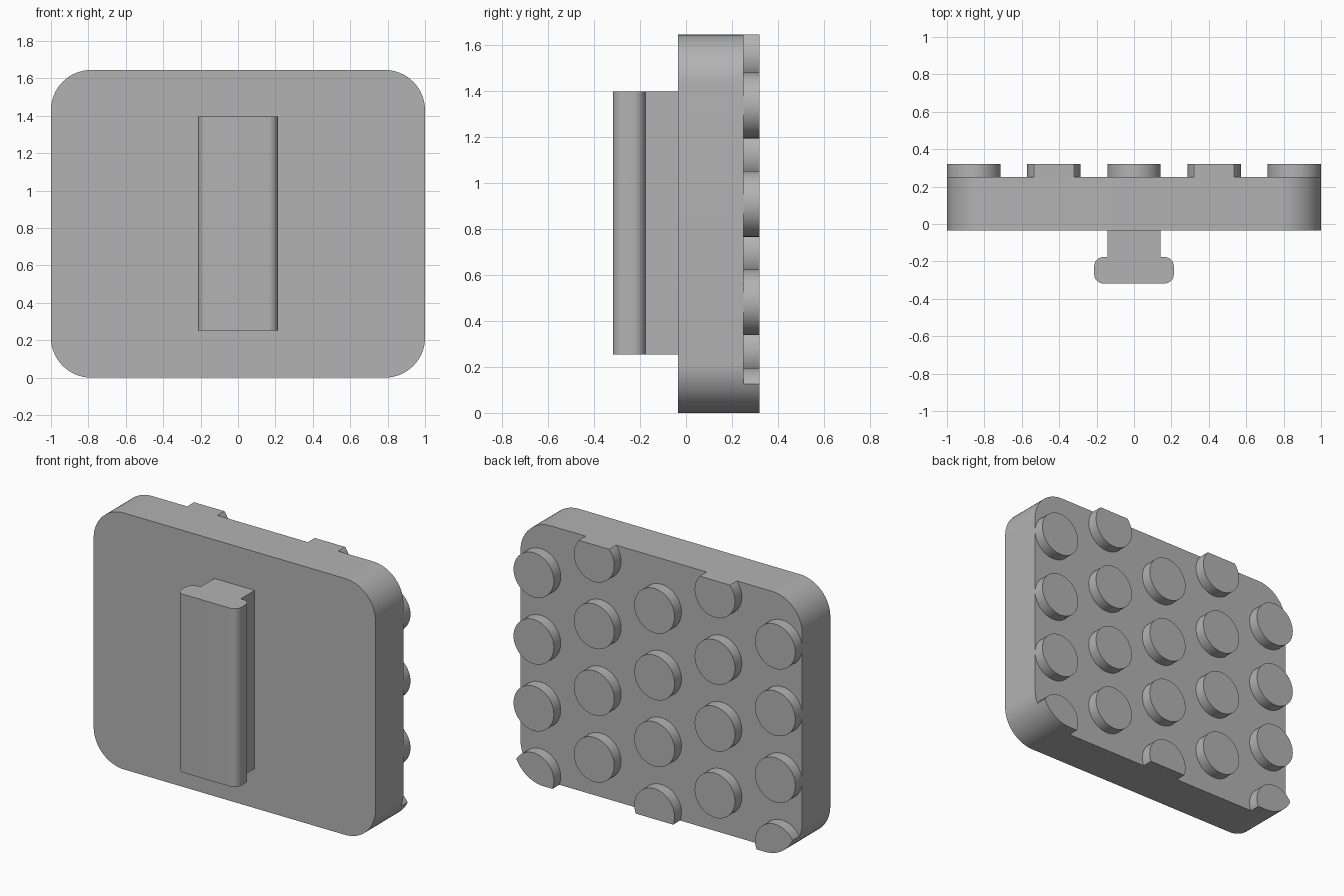
import bpy, bmesh
from math import sin, cos, pi, radians
from mathutils import Vector

default_cube = bpy.data.objects.get("Cube")
if default_cube:
    bpy.data.objects.remove(default_cube, do_unlink=True)

grey = bpy.data.materials.new("plain_grey")
grey.use_nodes = True
colour = (0.45, 0.45, 0.45, 1)
grey.diffuse_color = colour
grey.node_tree.nodes["Principled BSDF"].inputs["Base Color"].default_value = colour

HEIGHT = 1.645
BACK = 0.25
STUD_R = 0.143
STUD_TOP = 0.32


def arc(cx, cy, r, start, end, steps):
    angles = [start + (end - start) * i / steps for i in range(steps + 1)]
    return [(cx + r * cos(a), cy + r * sin(a)) for a in angles]


def rounded_rect(x, low, high, r, steps):
    corners = [(x - r, high - r), (r - x, high - r), (r - x, low + r), (x - r, low + r)]
    return [p for i, (cx, cy) in enumerate(corners)
            for p in arc(cx, cy, r, i * pi / 2, (i + 1) * pi / 2, steps)]


def prisms(name, outlines, axis, start, end):
    """Extrude closed outlines along y (outline in x, z) or z (outline in x, y)."""
    bm = bmesh.new()
    for pts in outlines:
        base = [bm.verts.new((u, start, v) if axis == "y" else (u, v, start))
                for u, v in pts]
        face = bm.faces.new(base)
        made = bmesh.ops.extrude_face_region(bm, geom=[face])["geom"]
        move = Vector((0, end - start, 0) if axis == "y" else (0, 0, end - start))
        bmesh.ops.translate(bm, vec=move,
                            verts=[g for g in made if isinstance(g, bmesh.types.BMVert)])
    bmesh.ops.recalc_face_normals(bm, faces=bm.faces)
    mesh = bpy.data.meshes.new(name)
    bm.to_mesh(mesh)
    bm.free()
    mesh.materials.append(grey)
    obj = bpy.data.objects.new(name, mesh)
    bpy.context.collection.objects.link(obj)
    return obj


def activate(obj):
    bpy.ops.object.select_all(action="DESELECT")
    obj.select_set(True)
    bpy.context.view_layer.objects.active = obj


# Rounded base plate
outline = rounded_rect(1, 0, HEIGHT, 0.215, 16)
plate = prisms("base_plate", [outline], "y", -0.035, BACK)

# T-shaped rail on the front: rounded head and narrower stem
head_half, stem_half, neck, r = 0.213, 0.143, -0.177, 0.05
half = (arc(head_half - r, -0.318 + r, r, -pi / 2, 0, 8)
        + arc(head_half - r, neck - r, r, 0, pi / 2, 8)
        + [(stem_half, neck), (stem_half, -0.035)])
profile = half + [(-x, y) for x, y in reversed(half)]
rail = prisms("front_rail", [profile], "z", 0.253, 1.397)

# Staggered round studs on the back, trimmed to the plate outline
circles = []
for col in range(-2, 3):
    lowest = 0.267 if col % 2 else 0.053
    for row in range(4):
        circles.append(arc(col * 0.4285, lowest + row * 0.428, STUD_R, 0, 2 * pi, 48)[:-1])
studs = prisms("back_studs", circles, "y", BACK, STUD_TOP)
cutter = prisms("stud_trimmer", [outline], "y", 0, 0.5)
cutter.hide_render = True
trim = studs.modifiers.new("trim", "BOOLEAN")
trim.operation = "INTERSECT"
trim.solver = "EXACT"
trim.object = cutter
activate(studs)
bpy.ops.object.modifier_apply(modifier=trim.name)
bpy.data.objects.remove(cutter, do_unlink=True)

# Smooth the curved sides, keep the rims sharp
for obj in (plate, rail, studs):
    activate(obj)
    bpy.ops.object.shade_smooth_by_angle(angle=radians(30))
